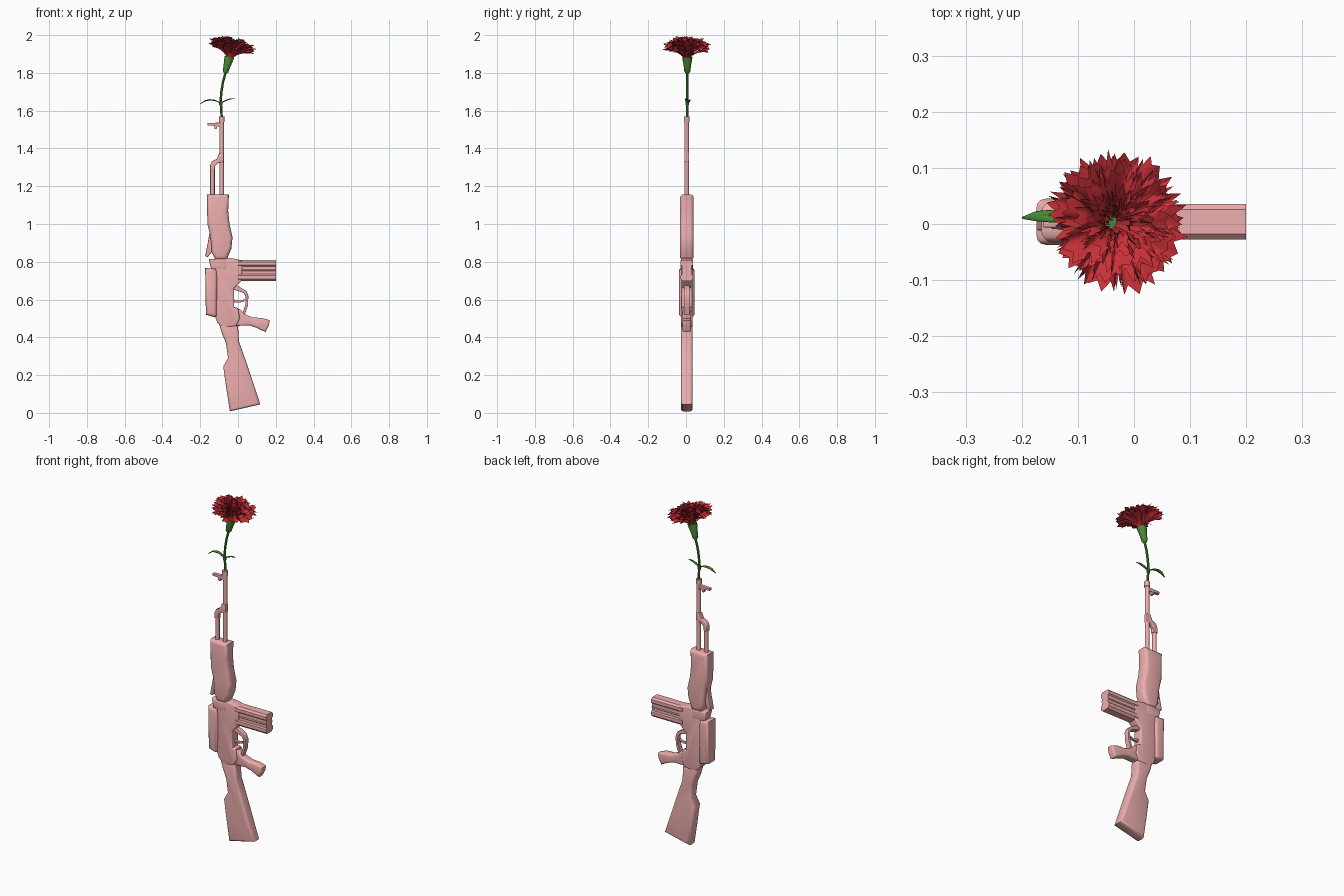
import bpy, bmesh, math, random
from mathutils import Matrix, Vector

if "Cube" in bpy.data.objects:
    bpy.data.objects.remove(bpy.data.objects["Cube"])

random.seed(4)
YC = 0.004  # centre plane of the gun


def material(name, rgb):
    m = bpy.data.materials.new(name)
    m.diffuse_color = (*rgb, 1)
    m.use_nodes = True
    m.node_tree.nodes["Principled BSDF"].inputs["Base Color"].default_value = m.diffuse_color
    return m


PINK = material("pink", (0.85, 0.42, 0.42))
GREEN = material("green", (0.07, 0.27, 0.04))
RED = material("red", (0.6, 0.03, 0.04))


def finish(ob, mat, angle=40):
    ob.data.materials.clear()
    ob.data.materials.append(mat)
    bpy.ops.object.select_all(action='DESELECT')
    ob.select_set(True)
    bpy.context.view_layer.objects.active = ob
    bpy.ops.object.shade_smooth_by_angle(angle=math.radians(angle))
    return ob


def to_object(bm, name, mat, angle=40):
    me = bpy.data.meshes.new(name)
    bm.to_mesh(me)
    bm.free()
    ob = bpy.data.objects.new(name, me)
    bpy.context.collection.objects.link(ob)
    return finish(ob, mat, angle)


def prism(name, pts, half, bevel=0.0, mat=PINK, yc=YC):
    """Side profile (x, z) extruded across y, with rounded rims."""
    bm = bmesh.new()
    lo = [bm.verts.new((x, yc - half, z)) for x, z in pts]
    hi = [bm.verts.new((x, yc + half, z)) for x, z in pts]
    caps = [bm.faces.new(lo), bm.faces.new(hi[::-1])]
    n = len(pts)
    for i in range(n):
        j = (i + 1) % n
        bm.faces.new((lo[j], lo[i], hi[i], hi[j]))
    bmesh.ops.recalc_face_normals(bm, faces=bm.faces)
    if bevel:
        rims = list({e for f in caps for e in f.edges})
        bmesh.ops.bevel(bm, geom=rims, offset=bevel, segments=3, profile=0.5,
                        affect='EDGES', clamp_overlap=True)
    return to_object(bm, name, mat)


def tube(name, pts, radii, mat=PINK, res=3):
    """Round tube along a path, radius given per point."""
    cu = bpy.data.curves.new(name, 'CURVE')
    cu.dimensions = '3D'
    cu.bevel_depth = 1.0
    cu.bevel_resolution = res
    cu.use_fill_caps = True
    sp = cu.splines.new('POLY')
    sp.points.add(len(pts) - 1)
    for p, co, r in zip(sp.points, pts, radii):
        p.co = (*co, 1)
        p.radius = r
    ob = bpy.data.objects.new(name, cu)
    bpy.context.collection.objects.link(ob)
    bpy.ops.object.select_all(action='DESELECT')
    ob.select_set(True)
    bpy.context.view_layer.objects.active = ob
    bpy.ops.object.convert(target='MESH')
    return finish(bpy.context.view_layer.objects.active, mat)


# Shoulder stock
prism("stock", [(-0.043, 0.008), (0.118, 0.045), (0.08, 0.16), (0.04, 0.28), (0.005, 0.38),
                (0.0, 0.46), (-0.1, 0.47), (-0.085, 0.42), (-0.064, 0.37), (-0.053, 0.29),
                (-0.078, 0.245), (-0.062, 0.13)], 0.031, 0.014)

# Receiver body and the wider top cover
prism("receiver", [(-0.12, 0.82), (-0.04, 0.82), (0.022, 0.808), (0.022, 0.702), (-0.02, 0.66),
                   (-0.02, 0.56), (0.0, 0.555), (0.01, 0.5), (-0.01, 0.46), (-0.08, 0.45),
                   (-0.11, 0.48), (-0.125, 0.52), (-0.125, 0.77)], 0.03, 0.008)
prism("receiver_cover", [(-0.174, 0.768), (-0.115, 0.762), (-0.11, 0.72), (-0.112, 0.51),
                         (-0.13, 0.508), (-0.17, 0.52)], 0.041, 0.016)
prism("cover_front_block", [(-0.155, 0.815), (-0.06, 0.815), (-0.06, 0.76), (-0.142, 0.76)],
      0.032, 0.01)

# Handguard and rear sight
prism("handguard", [(-0.165, 1.157), (-0.048, 1.157), (-0.052, 1.07), (-0.045, 1.0),
                    (-0.029, 0.93), (-0.035, 0.87), (-0.06, 0.81), (-0.12, 0.81),
                    (-0.14, 0.85), (-0.142, 0.9), (-0.15, 0.95), (-0.162, 1.0)], 0.037, 0.02)
prism("rear_sight", [(-0.15, 0.96), (-0.16, 0.9), (-0.174, 0.83), (-0.16, 0.825),
                     (-0.14, 0.85), (-0.13, 0.93)], 0.016, 0.004)

# Barrel, muzzle and gas tube
tube("barrel", [(-0.086, YC, 1.1), (-0.086, YC, 1.56)], [0.0125] * 2)
tube("muzzle", [(-0.086, YC, 1.54), (-0.086, YC, 1.57)], [0.0155] * 2)
tube("gas_tube", [(-0.135, YC, 1.1), (-0.135, YC, 1.3)], [0.012] * 2)
prism("gas_block", [(-0.148, 1.28), (-0.148, 1.31), (-0.138, 1.332), (-0.112, 1.345),
                    (-0.1, 1.375), (-0.075, 1.375), (-0.075, 1.33), (-0.105, 1.322),
                    (-0.122, 1.305), (-0.122, 1.28)], 0.013, 0.004)
prism("front_sight", [(-0.162, 1.535), (-0.08, 1.537), (-0.08, 1.508), (-0.108, 1.518),
                      (-0.113, 1.503), (-0.124, 1.503), (-0.126, 1.52), (-0.162, 1.522)],
      0.01, 0.002)

# Magazine: ribbed section in y/z pushed out along x
half = [(0.02, 0.697), (0.032, 0.709), (0.032, 0.728), (0.026, 0.734), (0.026, 0.75),
        (0.03, 0.754), (0.026, 0.758), (0.026, 0.776), (0.032, 0.782), (0.032, 0.8), (0.022, 0.81)]
section = half + [(-y, z) for y, z in reversed(half)]
bm = bmesh.new()
face = bm.faces.new([bm.verts.new((0.0, y + YC, z)) for y, z in section])
ext = bmesh.ops.extrude_face_region(bm, geom=[face])
bmesh.ops.translate(bm, vec=(0.2, 0, 0),
                    verts=[v for v in ext['geom'] if isinstance(v, bmesh.types.BMVert)])
bmesh.ops.recalc_face_normals(bm, faces=bm.faces)
to_object(bm, "magazine", PINK, 25)

# Pistol grip, trigger guard and trigger
prism("pistol_grip", [(-0.03, 0.55), (0.01, 0.55), (0.035, 0.522), (0.08, 0.505), (0.13, 0.502),
                      (0.168, 0.49), (0.162, 0.46), (0.145, 0.428), (0.1, 0.45), (0.06, 0.463),
                      (-0.03, 0.46)], 0.023, 0.01)
prism("trigger_guard", [(-0.03, 0.69), (0.02, 0.66), (0.045, 0.645), (0.055, 0.62), (0.053, 0.57),
                        (0.035, 0.515), (0.02, 0.515), (0.04, 0.575), (0.041, 0.615),
                        (0.03, 0.635), (-0.03, 0.655)], 0.015, 0.002)
prism("trigger", [(-0.03, 0.602), (0.01, 0.594), (0.036, 0.602), (0.034, 0.592),
                  (0.01, 0.584), (-0.03, 0.586)], 0.007, 0.001)

# Stem and calyx
SY = 0.007
stem = [(-0.086, 1.54), (-0.088, 1.6), (-0.092, 1.65), (-0.088, 1.7), (-0.08, 1.75),
        (-0.069, 1.79), (-0.062, 1.82)]
tube("stem", [(x, SY, z) for x, z in stem], [0.0065] * len(stem), GREEN, 2)
calyx = [(-0.069, 1.797), (-0.066, 1.807), (-0.059, 1.835), (-0.05, 1.868), (-0.046, 1.884)]
tube("calyx", [(x, SY, z) for x, z in calyx], [0.008, 0.016, 0.019, 0.025, 0.027], GREEN)


# Leaves: folded strips along a path
def leaf(name, path, widths):
    bm = bmesh.new()
    rows = []
    for (x, y, z), w in zip(path, widths):
        rows.append([bm.verts.new((x, y + s * w, z + abs(s) * w * 0.4)) for s in (-1, 0, 1)])
    for a, b in zip(rows, rows[1:]):
        for k in range(2):
            bm.faces.new((a[k], a[k + 1], b[k + 1], b[k]))
    ob = to_object(bm, name, GREEN)
    sol = ob.modifiers.new("thickness", 'SOLIDIFY')
    sol.thickness = 0.003


leaf("leaf_left", [(-0.09, SY, 1.64), (-0.12, 0.012, 1.654), (-0.15, 0.014, 1.657),
                   (-0.175, 0.014, 1.652), (-0.2, 0.011, 1.637)], [0.005, 0.008, 0.01, 0.008, 0.001])
leaf("leaf_right", [(-0.09, SY, 1.638), (-0.065, 0.004, 1.651), (-0.04, 0.002, 1.66),
                    (-0.015, 0.0, 1.662)], [0.005, 0.008, 0.007, 0.001])
tube("stem_node", [(-0.091, SY, 1.63), (-0.092, SY, 1.65)], [0.01, 0.009], GREEN, 2)


# Blossom: rings of ruffled, jagged fan petals
def petal(bm, phi, tip_r, tip_h, spread, rows=6, cols=10):
    phase = random.uniform(0, 6.3)
    grid = []
    for i in range(rows + 1):
        t = i / rows
        line = []
        for j in range(cols + 1):
            u = 2 * j / cols - 1
            r = 0.012 + (tip_r - 0.012) * t ** 1.6
            h = tip_h * (1 - (1 - t) ** 1.5)
            r *= 1 - 0.14 * u * u * t
            if i == rows:
                r += random.uniform(0.002, 0.014) * (1 if j % 2 else -1)
            h += 0.009 * t * t * math.sin(5 * u + phase)
            a = phi + u * spread * (0.6 + 0.4 * t) + 0.07 * t * math.sin(4 * u + phase)
            line.append(bm.verts.new((r * math.cos(a), r * math.sin(a), h)))
        grid.append(line)
    for a, b in zip(grid, grid[1:]):
        for k in range(cols):
            bm.faces.new((a[k], a[k + 1], b[k + 1], b[k]))


bm = bmesh.new()
for count, tip_r, tip_h, spread in [(9, 0.120, 0.066, 0.36), (9, 0.118, 0.080, 0.38),
                                    (9, 0.105, 0.092, 0.40), (8, 0.085, 0.102, 0.45),
                                    (7, 0.063, 0.110, 0.5), (5, 0.042, 0.112, 0.65),
                                    (4, 0.025, 0.105, 0.8)]:
    start = random.uniform(0, 6.3)
    for k in range(count):
        petal(bm, start + k * math.tau / count + random.uniform(-0.1, 0.1),
              tip_r * random.uniform(0.93, 1.03), tip_h + random.uniform(-0.006, 0.006), spread)
bm.transform(Matrix.Translation(Vector((-0.047, 0.004, 1.866))) @ Matrix.Rotation(math.radians(12), 4, 'Y'))
for v in bm.verts:
    v.co.z = min(v.co.z, 2.0)
to_object(bm, "blossom", RED, 50)
